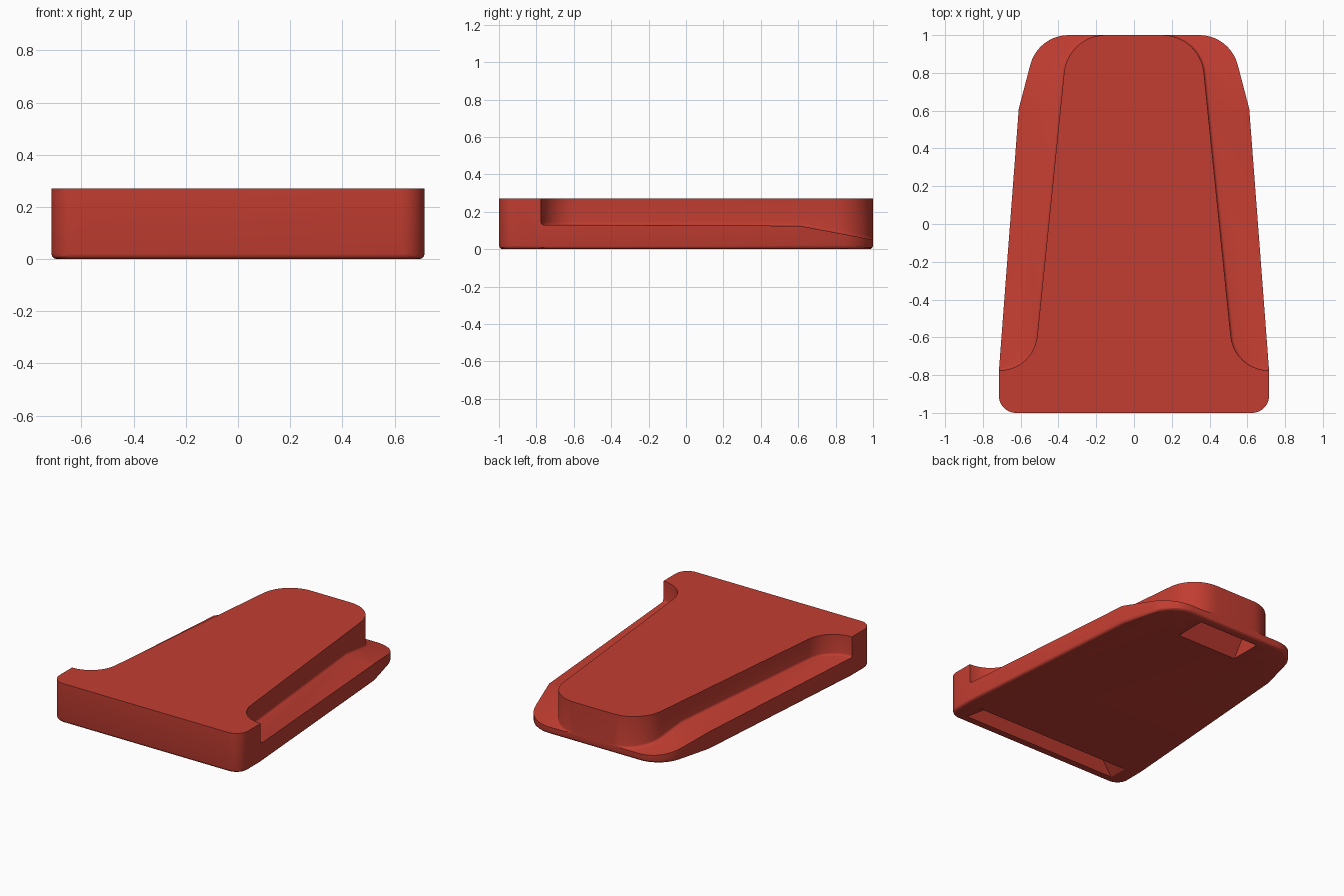
import bpy, bmesh, math
from mathutils import Vector

if "Cube" in bpy.data.objects:
    bpy.data.objects.remove(bpy.data.objects["Cube"])

red = bpy.data.materials.new("brick red")
red.diffuse_color = (0.54, 0.047, 0.031, 1)
red.use_nodes = True
red.node_tree.nodes["Principled BSDF"].inputs["Base Color"].default_value = red.diffuse_color


def rounded(points, steps=10):
    """Turn (x, y, radius) corners into an outline with tangent arcs."""
    out = []
    n = len(points)
    for i, (x, y, r) in enumerate(points):
        p = Vector((x, y))
        if r == 0:
            out.append(p)
            continue
        a = (Vector(points[i - 1][:2]) - p).normalized()
        b = (Vector(points[(i + 1) % n][:2]) - p).normalized()
        half = a.angle(b) / 2
        center = p + (a + b).normalized() * (r / math.sin(half))
        t = r / math.tan(half)
        va, vb = p + a * t - center, p + b * t - center
        sweep = va.angle_signed(vb)
        a0 = math.atan2(va.y, va.x)
        for k in range(steps + 1):
            ang = a0 - sweep * k / steps
            out.append(center + Vector((math.cos(ang), math.sin(ang))) * r)
    return out


def prism(outline, z0, z1):
    bm = bmesh.new()
    face = bm.faces.new([bm.verts.new((p.x, p.y, z0)) for p in outline])
    ext = bmesh.ops.extrude_face_region(bm, geom=[face])["geom"]
    for v in ext:
        if isinstance(v, bmesh.types.BMVert):
            v.co.z = z1
    return bm


def finish(bm, name):
    bmesh.ops.recalc_face_normals(bm, faces=bm.faces)
    mesh = bpy.data.meshes.new(name)
    bm.to_mesh(mesh)
    bm.free()
    mesh.materials.append(red)
    ob = bpy.data.objects.new(name, mesh)
    bpy.context.collection.objects.link(ob)
    return ob


def bevel_bottom(bm, width, zmax):
    edges = [e for e in bm.edges if all(v.co.z < zmax for v in e.verts)
             and any(abs(f.normal.z) < 0.1 for f in e.link_faces)]
    bmesh.ops.bevel(bm, geom=edges, offset=width, segments=3, profile=0.5,
                    affect='EDGES', clamp_overlap=True)


# Full-height body with a softened lower rim
right = [(0.715, -1, 0.09), (0.715, -0.775, 0), (0.61, 0.61, 0), (0.508, 1, 0.21)]
left = [(-x, y, r) for x, y, r in reversed(right)]
bm = prism(rounded(right + left), 0, 0.27)
bmesh.ops.recalc_face_normals(bm, faces=bm.faces)
bevel_bottom(bm, 0.02, 0.01)
body = finish(bm, "wedge_body")


# Side ledges: flat, then sloping down toward the back
def ledge_height(y):
    return 0.13 - 0.004 * (y + 0.77) if y < 0.61 else 0.1245 - 0.19 * (y - 0.61)


def ledge_cutter(side):
    corners = [(0.9, -0.775, 0), (0.531, -0.775, 0.2), (0.35, 1, 0.22),
               (0.12, 1, 0), (0.12, 1.1, 0), (0.9, 1.1, 0)]
    bm = prism(rounded([(side * x, y, r) for x, y, r in corners]), 0, 0.4)
    bmesh.ops.bisect_plane(bm, geom=bm.verts[:] + bm.edges[:] + bm.faces[:],
                           plane_co=(0, 0.61, 0), plane_no=(0, 1, 0))
    for v in bm.verts:
        if v.co.z < 0.2:
            v.co.z = ledge_height(v.co.y)
    bmesh.ops.recalc_face_normals(bm, faces=bm.faces)
    bevel_bottom(bm, 0.015, 0.2)
    return finish(bm, "ledge_cutter")


# Underside pockets: opening rectangle tapering to a smaller roof
def pocket_cutter(x0, x1, front0, front1, back, depth):
    bm = bmesh.new()
    rings = []
    k = 0.1  # continue the opening straight down past the underside
    for x, f, z in ((x0, front0, -k), (x0, front0, 0), (x1, front1, depth)):
        rings.append([bm.verts.new(c) for c in
                      ((-x, f, z), (x, f, z), (x, back, z), (-x, back, z))])
    for lo, hi in zip(rings, rings[1:]):
        for i in range(4):
            j = (i + 1) % 4
            bm.faces.new((lo[i], lo[j], hi[j], hi[i]))
    bm.faces.new(rings[0])
    bm.faces.new(rings[-1])
    return finish(bm, "pocket_cutter")


cutters = [ledge_cutter(1), ledge_cutter(-1),
           pocket_cutter(0.23, 0.23, 0.72, 0.82, 0.94, 0.14),
           pocket_cutter(0.6, 0.42, -0.94, -0.87, -0.81, 0.12)]

bpy.context.view_layer.objects.active = body
body.select_set(True)
for c in cutters:
    mod = body.modifiers.new("cut", 'BOOLEAN')
    mod.operation = 'DIFFERENCE'
    mod.solver = 'EXACT'
    mod.object = c
    bpy.ops.object.modifier_apply(modifier=mod.name)
    bpy.data.objects.remove(c)

bpy.ops.object.select_all(action='DESELECT')
body.select_set(True)
bpy.ops.object.shade_smooth_by_angle(angle=math.radians(30))
